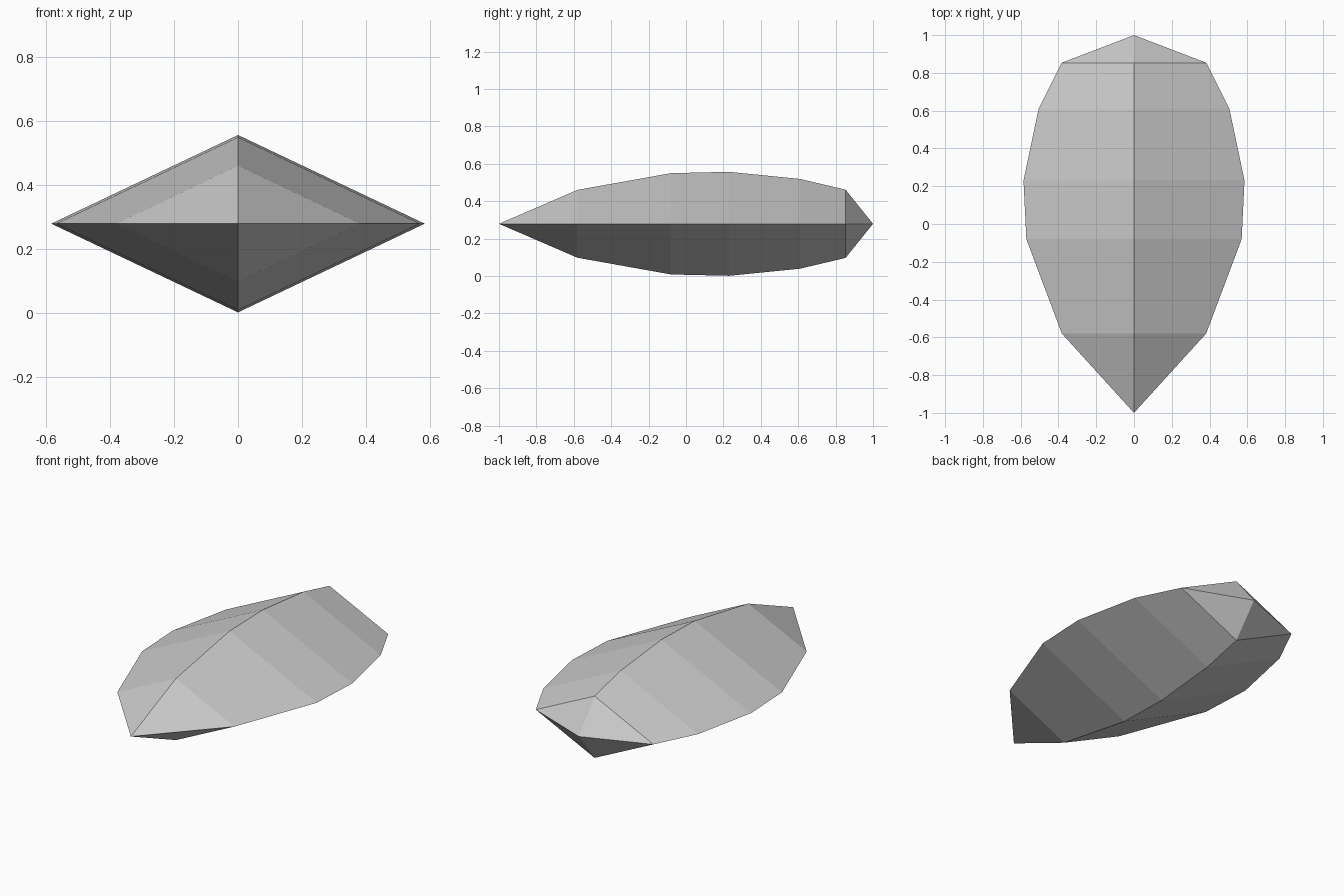
import bpy, bmesh

cube = bpy.data.objects.get("Cube")
if cube:
    bpy.data.objects.remove(cube, do_unlink=True)

# Plain grey stone
grey = bpy.data.materials.new("stone grey")
grey.use_nodes = True
colour = (0.6, 0.6, 0.6, 1)
grey.diffuse_color = colour
grey.node_tree.nodes["Principled BSDF"].inputs["Base Color"].default_value = colour

MID_Z = 0.279
HEIGHT_RATIO = 0.475  # half height over half width

# Diamond cross-sections along the length: (y, half width)
stations = [(-0.58, 0.382), (-0.08, 0.57), (0.23, 0.585), (0.61, 0.505), (0.853, 0.384)]

bm = bmesh.new()
rings = []
for y, w in stations:
    h = w * HEIGHT_RATIO
    rings.append([bm.verts.new((x, y, MID_Z + z))
                  for x, z in ((w, 0), (0, h), (-w, 0), (0, -h))])

# Side facets between neighbouring sections
for a, b in zip(rings, rings[1:]):
    for i in range(4):
        j = (i + 1) % 4
        bm.faces.new((a[i], a[j], b[j], b[i]))

# Pointed front and blunt back tip
for ring, tip_y in ((rings[0], -1), (rings[-1], 1)):
    tip = bm.verts.new((0, tip_y, MID_Z))
    for i in range(4):
        bm.faces.new((ring[i], ring[(i + 1) % 4], tip))

bmesh.ops.recalc_face_normals(bm, faces=bm.faces)
mesh = bpy.data.meshes.new("faceted_stone")
bm.to_mesh(mesh)
bm.free()
mesh.materials.append(grey)
stone = bpy.data.objects.new("faceted_stone", mesh)
bpy.context.collection.objects.link(stone)
